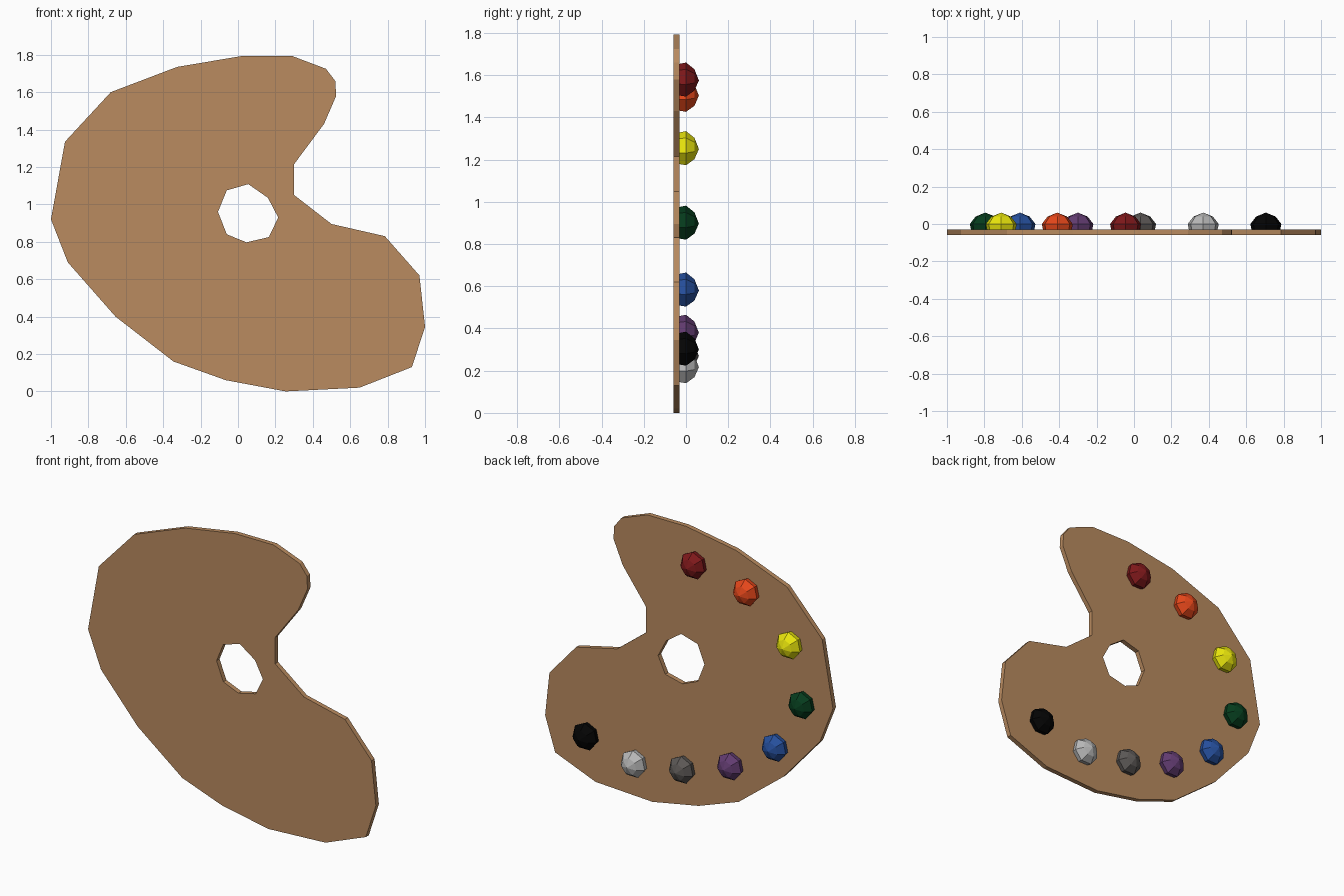
import bpy, bmesh, math

if "Cube" in bpy.data.objects:
    bpy.data.objects.remove(bpy.data.objects["Cube"])


def paint(obj, rgb):
    # sRGB 0-255 to linear diffuse colour
    mat = bpy.data.materials.new(obj.name + "_colour")
    mat.diffuse_color = [(c / 255) ** 2.2 for c in rgb] + [1]
    mat.use_nodes = True
    mat.node_tree.nodes["Principled BSDF"].inputs["Base Color"].default_value = mat.diffuse_color
    obj.data.materials.append(mat)


# Outline of the board and its thumb hole, as (x, z)
OUTLINE = [(-1, .92), (-.925, 1.335), (-.68, 1.6), (-.325, 1.735), (.02, 1.793),
           (.29, 1.793), (.47, 1.725), (.52, 1.66), (.525, 1.58), (.46, 1.43),
           (.30, 1.215), (.30, 1.05), (.50, .895), (.785, .83), (.97, .62),
           (1, .345), (.93, .13), (.65, .02), (.255, 0), (-.065, .06),
           (-.345, .16), (-.655, .40), (-.91, .69)]
HOLE = [(-.06, 1.075), (.055, 1.108), (.16, 1.035), (.215, .93),
        (.165, .825), (.045, .797), (-.06, .84), (-.107, .96)]

# Board: filled flat curve, thickened, turned upright
curve = bpy.data.curves.new("palette_profile", 'CURVE')
curve.dimensions = '2D'
curve.fill_mode = 'BOTH'
curve.extrude = 0.015
for pts in (OUTLINE, HOLE):
    s = curve.splines.new('POLY')
    s.points.add(len(pts) - 1)
    for p, (x, z) in zip(s.points, pts):
        p.co = (x, z, 0, 1)
    s.use_cyclic_u = True
profile = bpy.data.objects.new("palette_profile", curve)
bpy.context.collection.objects.link(profile)
bpy.context.view_layer.update()
dg = bpy.context.evaluated_depsgraph_get()
mesh = bpy.data.meshes.new_from_object(profile.evaluated_get(dg))
bpy.data.objects.remove(profile)
for poly in mesh.polygons:
    poly.use_smooth = False
bm = bmesh.new()
bm.from_mesh(mesh)
bmesh.ops.remove_doubles(bm, verts=bm.verts, dist=1e-4)
bmesh.ops.recalc_face_normals(bm, faces=bm.faces)
bm.to_mesh(mesh)
bm.free()
mesh.materials.clear()
board = bpy.data.objects.new("palette_board", mesh)
board.rotation_euler.x = math.pi / 2
board.location.y = -0.045
bpy.context.collection.objects.link(board)
paint(board, (184, 138, 96))


# Paint dab: seven-sided dome pointing to +y
def dab(name, x, z, rgb, sides=7):
    bm = bmesh.new()
    rings = []
    for r, y in ((.078, -.034), (.085, .0), (.053, .04)):
        rings.append([bm.verts.new((r * math.sin(2 * math.pi * i / sides), y,
                                    r * math.cos(2 * math.pi * i / sides)))
                      for i in range(sides)])
    tip = bm.verts.new((0, .061, 0))
    bm.faces.new(rings[0])
    for i in range(sides):
        j = (i + 1) % sides
        for a, b in zip(rings, rings[1:]):
            bm.faces.new((a[i], a[j], b[j], b[i]))
        bm.faces.new((rings[-1][i], rings[-1][j], tip))
    bmesh.ops.recalc_face_normals(bm, faces=bm.faces)
    me = bpy.data.meshes.new(name)
    bm.to_mesh(me)
    bm.free()
    obj = bpy.data.objects.new(name, me)
    obj.location = (x, 0, z)
    bpy.context.collection.objects.link(obj)
    paint(obj, rgb)


for name, x, z, rgb in (
        ("red", -.045, 1.575, (125, 30, 32)),
        ("orange", -.41, 1.503, (228, 72, 32)),
        ("yellow", -.71, 1.25, (232, 228, 20)),
        ("green", -.795, .897, (14, 62, 34)),
        ("blue", -.61, .58, (42, 80, 155)),
        ("purple", -.30, .38, (98, 62, 112)),
        ("dark_grey", .035, .27, (92, 88, 86)),
        ("light_grey", .37, .217, (182, 182, 182)),
        ("black", .705, .30, (12, 12, 12))):
    dab(name + "_paint", x, z, rgb)
